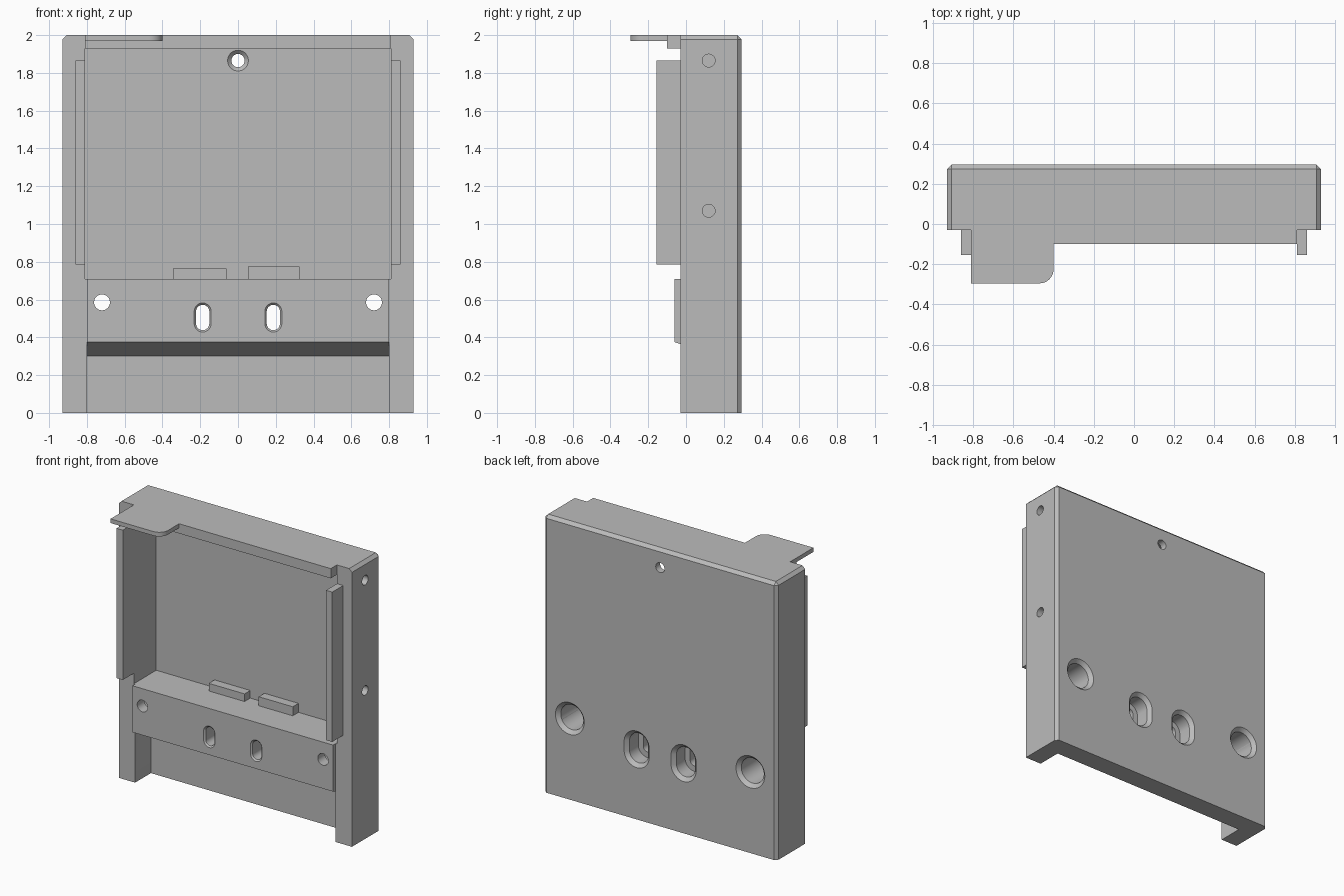
import bpy, bmesh
from math import sin, cos, pi

old = bpy.data.objects.get("Cube")
if old:
    bpy.data.objects.remove(old, do_unlink=True)

grey = bpy.data.materials.new("plain grey")
grey.use_nodes = True
colour = (0.5, 0.5, 0.5, 1)
grey.diffuse_color = colour
grey.node_tree.nodes["Principled BSDF"].inputs["Base Color"].default_value = colour


def finish(name, bm):
    bmesh.ops.recalc_face_normals(bm, faces=bm.faces)
    mesh = bpy.data.meshes.new(name)
    bm.to_mesh(mesh)
    bm.free()
    mesh.materials.append(grey)
    obj = bpy.data.objects.new(name, mesh)
    bpy.context.collection.objects.link(obj)
    return obj


def loft(name, rings):
    """Skin a list of equal-length closed rings and cap both ends."""
    bm = bmesh.new()
    loops = [[bm.verts.new(p) for p in ring] for ring in rings]
    n = len(loops[0])
    for a, b in zip(loops, loops[1:]):
        for i in range(n):
            j = (i + 1) % n
            bm.faces.new((a[i], a[j], b[j], b[i]))
    bm.faces.new(loops[0])
    bm.faces.new(loops[-1])
    return finish(name, bm)


def box(name, x, y, z, chamfer=None):
    bm = bmesh.new()
    bmesh.ops.create_cube(bm, size=1)
    for v in bm.verts:
        v.co = [r[0] if c < 0 else r[1] for c, r in zip(v.co, (x, y, z))]
    if chamfer:
        edges = [e for e in bm.edges if chamfer((e.verts[0].co + e.verts[1].co) / 2)]
        bmesh.ops.bevel(bm, geom=edges, offset=0.022, segments=1, affect='EDGES')
    return finish(name, bm)


def bore(name, centre, z, steps, half=0.0, sideways=False):
    """Round or slotted cutter; steps are (depth, radius) along its axis."""
    rings = []
    for d, r in steps:
        ring = []
        for i in range(40):
            a = 2 * pi * (i + 0.5) / 40
            u = centre + r * cos(a)
            w = z + r * sin(a) + (half if sin(a) > 0 else -half)
            ring.append((d, u, w) if sideways else (u, d, w))
        rings.append(ring)
    return loft(name, rings)


def cut(obj, cutters):
    for c in cutters:
        m = obj.modifiers.new(c.name, 'BOOLEAN')
        m.operation = 'DIFFERENCE'
        m.solver = 'EXACT'
        m.object = c
    bpy.context.view_layer.update()
    graph = bpy.context.evaluated_depsgraph_get()
    mesh = bpy.data.meshes.new_from_object(obj.evaluated_get(graph))
    obj.modifiers.clear()
    obj.data = mesh


# Back plate, crossbar and top in one section
section = [(0.15, 0), (0.295, 0), (0.295, 1.978), (0.273, 2), (-0.03, 2), (-0.03, 1.93),
           (0.225, 1.93), (0.225, 0.71), (-0.06, 0.71), (-0.06, 0.375), (0.15, 0.3)]
body = loft("back_plate_and_crossbar", [[(x, y, z) for y, z in section] for x in (-0.8, 0.8)])

# Side walls, chamfered along the top and back
walls = {}
for side, name in ((-1, "right_wall"), (1, "left_wall")):
    walls[side] = box(name, sorted((side * 0.8, side * 0.93)), (-0.03, 0.295), (0, 2),
                      lambda c, s=side: (c.z > 1.99) + (c.y > 0.29) + (c.x * s > 0.92) == 2)

# Bolt holes and slots through the crossbar, screw hole near the top
recess = box("recess_cutter", (-0.81, 0.81), (-0.5, 0.225), (0.71, 1.93))
bolts, slots = {}, []
for s in (-1, 1):
    bolts[s] = bore("bolt_cutter", s * 0.72, 0.585,
                    [(-0.2, 0.042), (0.02, 0.042), (0.02, 0.09), (0.27, 0.09), (0.295, 0.115), (0.32, 0.14)])
    slots.append(bore("slot_cutter", s * 0.187, 0.505,
                      [(-0.07, 0.055), (-0.05, 0.035), (0.17, 0.035), (0.17, 0.075),
                       (0.27, 0.075), (0.295, 0.1), (0.32, 0.125)], 0.032))
screw = bore("screw_cutter", 0, 1.865, [(0.205, 0.075), (0.245, 0.035), (0.4, 0.035)])
side_holes = [bore("side_hole_cutter", 0.12, z, [(0.75, 0.034), (1, 0.034)], sideways=True)
              for z in (1.07, 1.865)]

cut(body, [*bolts.values(), *slots, screw])
cut(walls[-1], [recess, bolts[-1]])
cut(walls[1], [recess, bolts[1], *side_holes])
for c in [recess, *bolts.values(), *slots, screw, *side_holes]:
    bpy.data.objects.remove(c, do_unlink=True)

# Top lip and rounded corner tab
box("top_lip", (-0.81, 0.81), (-0.1, -0.03), (1.93, 2))
arc = [(-0.47 + 0.07 * cos(a), -0.225 + 0.07 * sin(a)) for a in [-pi / 2 * i / 10 for i in range(11)]]
outline = [(-0.81, -0.1), (-0.4, -0.1)] + arc + [(-0.81, -0.295)]
tab = loft("corner_tab", [[(x, y, z) for x, y in outline] for z in (1.97, 2)])

# Front rails on both walls
for s, name in ((-1, "right_rail"), (1, "left_rail")):
    box(name, sorted((s * 0.81, s * 0.86)), (-0.155, -0.03), (0.785, 1.865))

# Stop blocks standing on the crossbar
box("right_stop_block", (-0.345, -0.06), (0.16, 0.225), (0.71, 0.765))
box("left_stop_block", (0.053, 0.325), (0.16, 0.225), (0.71, 0.775))

# Smooth the bores and the rounded tab
bpy.ops.object.select_all(action='DESELECT')
for obj in (body, tab, *walls.values()):
    obj.select_set(True)
bpy.context.view_layer.objects.active = body
bpy.ops.object.shade_smooth_by_angle(angle=pi / 6)
